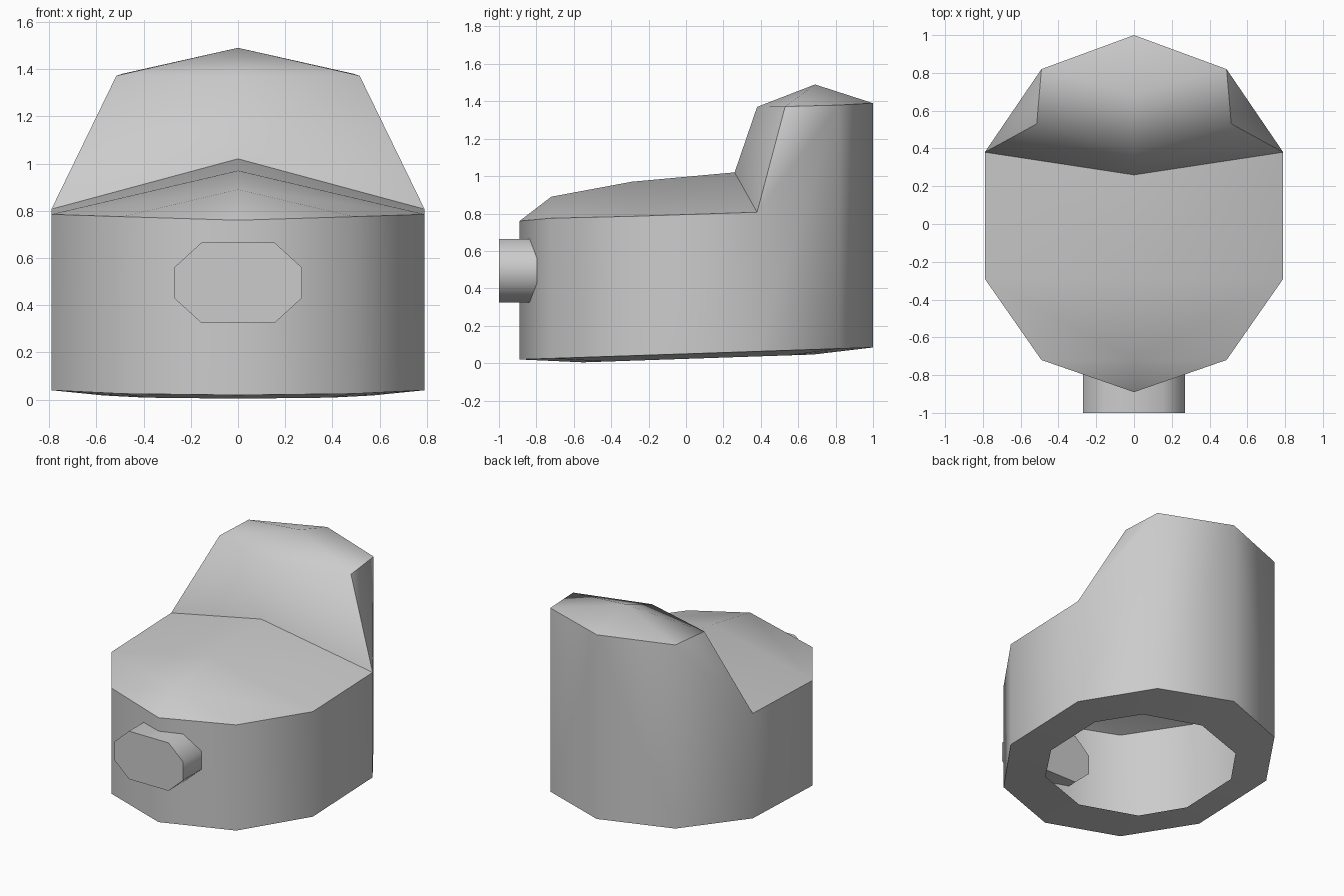
import bpy, bmesh, math

old = bpy.data.objects.get("Cube")
if old:
    bpy.data.objects.remove(old, do_unlink=True)

# one plain grey for everything
grey = bpy.data.materials.new("light_grey")
grey.use_nodes = True
colour = (0.6, 0.6, 0.6, 1)
grey.diffuse_color = colour
grey.node_tree.nodes["Principled BSDF"].inputs["Base Color"].default_value = colour


def finish(bm, name):
    bmesh.ops.recalc_face_normals(bm, faces=bm.faces)
    mesh = bpy.data.meshes.new(name)
    bm.to_mesh(mesh)
    bm.free()
    mesh.materials.append(grey)
    obj = bpy.data.objects.new(name, mesh)
    bpy.context.collection.objects.link(obj)
    bpy.ops.object.select_all(action="DESELECT")
    obj.select_set(True)
    bpy.context.view_layer.objects.active = obj
    bpy.ops.object.shade_smooth_by_angle(angle=math.radians(50))
    return obj


def floor_z(y):
    return 0.05 + 0.034 * y


# half outlines from front to back: outer (x, y, top z) and inner rim (x, y)
outer = [(0, -0.89, 0.76), (0.49, -0.72, 0.775), (0.79, -0.29, 0.785),
         (0.79, 0.38, 0.807), (0.49, 0.82, 1.38), (0, 1.0, 1.39)]
inner = [(0, -0.55), (0.39, -0.42), (0.57, -0.15),
         (0.57, 0.29), (0.39, 0.55), (0, 0.68)]

# hollow shell: wall, bottom rim, domed lid, riser and cap, one half then mirrored
bm = bmesh.new()
wall_top = [bm.verts.new(p) for p in outer]
wall_foot = [bm.verts.new((x, y, floor_z(y))) for x, y, z in outer]
rim = [bm.verts.new((x, y, floor_z(y) - 0.027)) for x, y in inner]
crest = [bm.verts.new((0, y, z)) for y, z in
         ((-0.72, 0.89), (-0.29, 0.97), (0.26, 1.02), (0.38, 1.37), (0.69, 1.49))]
shoulder = bm.verts.new((0.515, 0.53, 1.372))

for i in range(5):
    bm.faces.new((wall_foot[i], wall_foot[i + 1], wall_top[i + 1], wall_top[i]))
    bm.faces.new((rim[i], rim[i + 1], wall_foot[i + 1], wall_foot[i]))

front, f_side, side, b_side, b_corner, back = wall_top
c0, c1, c2, brow, peak = crest
for face in ((front, f_side, c0), (c0, f_side, side, c1), (c1, side, b_side, c2),
             (c2, b_side, shoulder, brow), (b_side, b_corner, shoulder),
             (brow, shoulder, peak), (shoulder, b_corner, peak),
             (b_corner, back, peak)):
    bm.faces.new(face)

half = bm.verts[:] + bm.edges[:] + bm.faces[:]
bmesh.ops.mirror(bm, geom=half, axis="X", merge_dist=0.001)
bmesh.ops.remove_doubles(bm, verts=bm.verts, dist=0.001)
finish(bm, "body_shell")

# octagonal front nozzle
bm = bmesh.new()
quarter = [(0.27, 0.065), (0.155, 0.17)]
ring = quarter + [(-x, z) for x, z in reversed(quarter)]
ring += [(-x, -z) for x, z in ring]
face = bm.faces.new([bm.verts.new((x, -1.0, 0.495 + z)) for x, z in ring])
extruded = bmesh.ops.extrude_face_region(bm, geom=[face], use_keep_orig=True)
moved = [v for v in extruded["geom"] if isinstance(v, bmesh.types.BMVert)]
bmesh.ops.translate(bm, verts=moved, vec=(0, 0.23, 0))
finish(bm, "front_nozzle")
